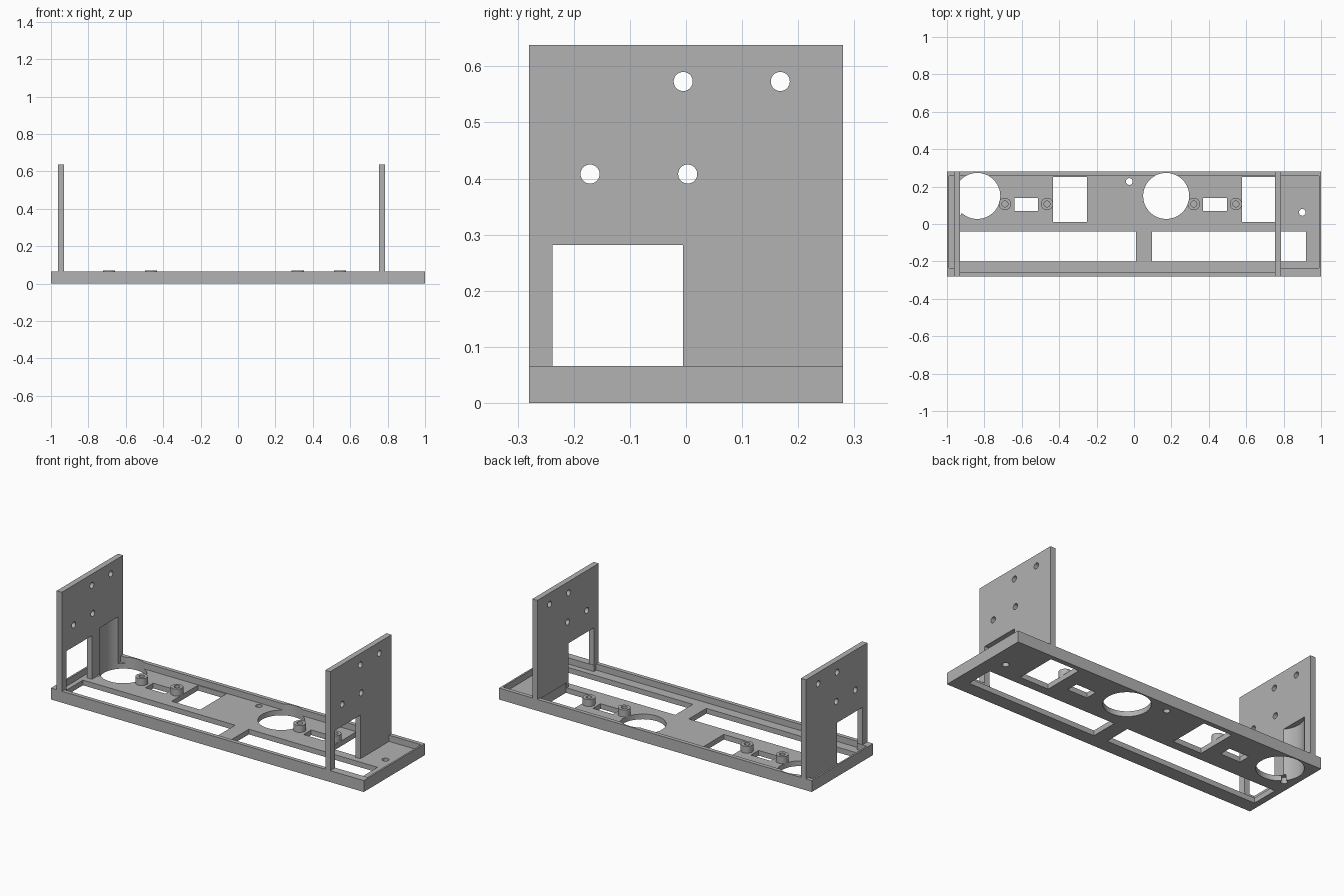
import bpy
import math

if "Cube" in bpy.data.objects:
    bpy.data.objects.remove(bpy.data.objects["Cube"], do_unlink=True)

grey = bpy.data.materials.new("plain grey")
grey.use_nodes = True
grey.diffuse_color = (0.445, 0.445, 0.445, 1)
grey.node_tree.nodes["Principled BSDF"].inputs["Base Color"].default_value = grey.diffuse_color

FLOOR = 0.03
RIM = 0.066
TOP = 0.638
DEPTH = 0.28
PITCH = 1.01   # spacing of the two repeated sensor bays


def box(name, x0, x1, y0, y1, z0, z1):
    bpy.ops.mesh.primitive_cube_add(size=1, location=((x0 + x1) / 2, (y0 + y1) / 2, (z0 + z1) / 2))
    ob = bpy.context.object
    ob.name = name
    ob.scale = (x1 - x0, y1 - y0, z1 - z0)
    bpy.ops.object.transform_apply(location=True, rotation=False, scale=True)
    ob.data.materials.append(grey)
    return ob


def rod(name, x, y, r, z0, z1, sides=32):
    bpy.ops.mesh.primitive_cylinder_add(vertices=sides, radius=r, depth=z1 - z0,
                                        location=(x, y, (z0 + z1) / 2))
    ob = bpy.context.object
    ob.name = name
    ob.data.materials.append(grey)
    return ob


def combine(target, tool, operation="DIFFERENCE"):
    mod = target.modifiers.new("combine", "BOOLEAN")
    mod.operation = operation
    mod.solver = "EXACT"
    mod.object = tool
    bpy.context.view_layer.objects.active = target
    bpy.ops.object.modifier_apply(modifier=mod.name)
    bpy.data.objects.remove(tool, do_unlink=True)


def finish(ob):
    bpy.ops.object.select_all(action="DESELECT")
    ob.select_set(True)
    bpy.context.view_layer.objects.active = ob
    bpy.ops.object.shade_smooth_by_angle(angle=math.radians(30))


# Shallow tray with a raised rim
tray = box("bracket_tray", -1, 1, -DEPTH, DEPTH, 0, RIM)
combine(tray, box("pocket", -0.99, 0.99, -0.235, 0.257, FLOOR, 0.1))
combine(tray, box("pocket", -0.93, 0.754, -0.257, 0.257, FLOOR, 0.1))

# Upright end plates with a doorway and four bolt holes
for x0, x1 in ((-0.963, -0.93), (0.754, 0.786)):
    plate = box("end_plate", x0, x1, -DEPTH, DEPTH, FLOOR, TOP)
    combine(plate, box("doorway", x0 - 0.05, x1 + 0.05, -0.238, -0.005, FLOOR - 0.02, 0.282))
    for y, z in ((-0.005, 0.573), (0.168, 0.573), (-0.171, 0.408), (0.003, 0.408)):
        drill = rod("drill", 0, 0, 0.017, -0.1, 0.1)
        drill.rotation_euler = (0, math.pi / 2, 0)
        drill.location = ((x0 + x1) / 2, y, z)
        combine(plate, drill)
    combine(tray, plate, "UNION")

# Long cable slots along the front
for x0, x1 in ((-0.963, 0.01), (0.097, 0.92)):
    combine(tray, box("slot", x0, x1, -0.2, -0.04, -0.1, 0.06))

# Round, small and large openings of each bay
for dx in (0, PITCH):
    combine(tray, rod("round_opening", -0.838 + dx, 0.15, 0.123, -0.1, 0.3, 64))
    combine(tray, box("small_opening", -0.64 + dx, -0.513 + dx, 0.07, 0.14, -0.1, 0.06))
    combine(tray, box("large_opening", -0.433 + dx, -0.25 + dx, 0.012, 0.252, -0.1, 0.06))

# Mounting screw holes in the floor
for x, y in ((-0.94, 0.06), (-0.025, 0.227), (0.9, 0.062)):
    combine(tray, rod("screw_hole", x, y, 0.018, -0.1, FLOOR + 0.005))
finish(tray)

# Hollow standoffs beside the small openings
for dx in (0, PITCH):
    for x in (-0.69, -0.465):
        post = rod("standoff", x + dx, 0.107, 0.033, FLOOR - 0.005, 0.07)
        combine(post, rod("bore", x + dx, 0.107, 0.016, FLOOR + 0.002, 0.1))
        finish(post)
